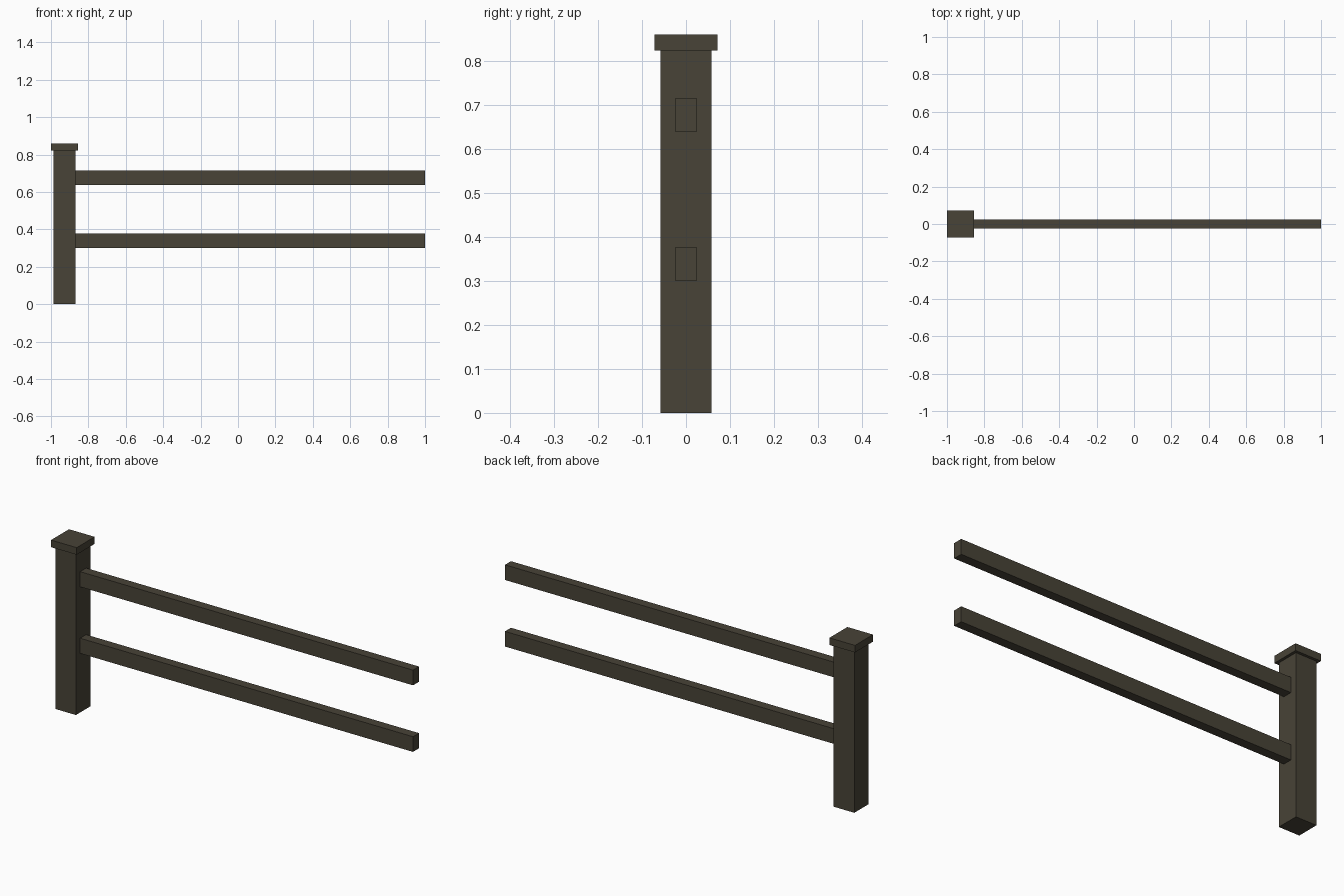
import bpy

if "Cube" in bpy.data.objects:
    bpy.data.objects.remove(bpy.data.objects["Cube"])

wood = bpy.data.materials.new("dark_brown_wood")
wood.diffuse_color = (0.065, 0.056, 0.038, 1.0)
wood.use_nodes = True
wood.node_tree.nodes["Principled BSDF"].inputs["Base Color"].default_value = wood.diffuse_color


def box(name, x0, x1, half_y, z0, z1):
    """Axis-aligned box centred on y = 0."""
    bpy.ops.mesh.primitive_cube_add(size=1, location=((x0 + x1) / 2, 0, (z0 + z1) / 2))
    obj = bpy.context.object
    obj.name = name
    obj.scale = (x1 - x0, 2 * half_y, z1 - z0)
    bpy.ops.object.transform_apply(location=False, rotation=False, scale=True)
    obj.data.materials.append(wood)
    return obj


# Square post with its overhanging cap
box("post", -0.986, -0.870, 0.058, 0.0, 0.823)
box("post_cap", -1.0, -0.856, 0.072, 0.823, 0.859)

# Two horizontal rails running from the post
for name, z in (("lower_rail", 0.300), ("upper_rail", 0.638)):
    box(name, -0.870, 1.0, 0.024, z, z + 0.077)
